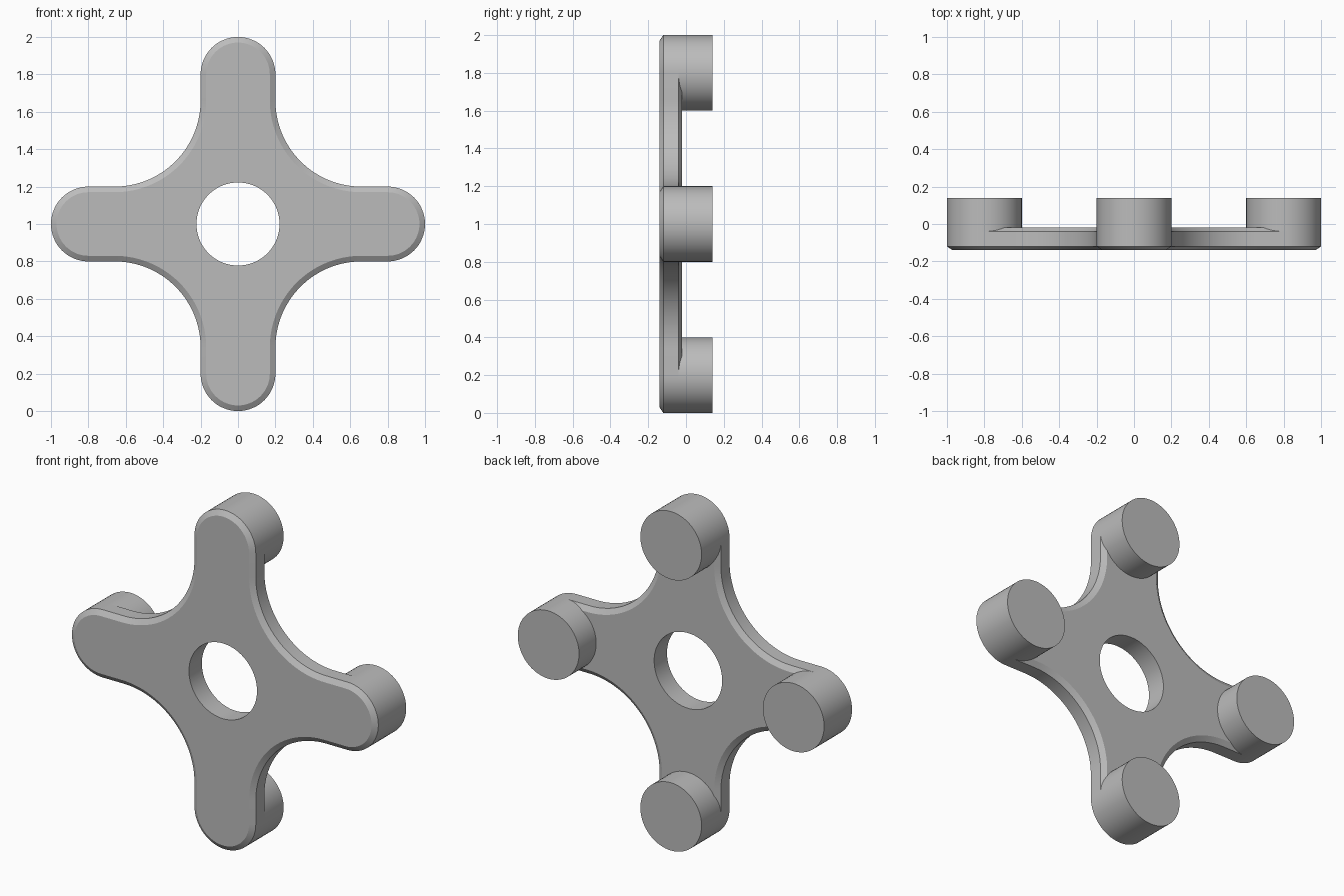
import bpy, bmesh
from math import sin, cos, pi, radians, hypot
from mathutils import Matrix, Vector

cube = bpy.data.objects.get("Cube")
if cube:
    bpy.data.objects.remove(cube)

ARM, REACH, FILLET, BORE = 0.2, 0.8, 0.46, 0.222
CORNER = ARM + FILLET
SEG = 32
CENTRE_Z = 1.0

grey = bpy.data.materials.new("plain_grey")
grey.use_nodes = True
colour = (0.5, 0.5, 0.5, 1)
grey.diffuse_color = colour
grey.node_tree.nodes["Principled BSDF"].inputs["Base Color"].default_value = colour


def arc(cx, cz, r, start, end):
    angles = [radians(start + (end - start) * i / SEG) for i in range(SEG + 1)]
    return [(cx + r * cos(a), cz + r * sin(a)) for a in angles]


def outline(inset):
    """Four round-ended arms joined by concave fillets, shrunk by inset."""
    quarter = arc(REACH, 0, ARM - inset, -90, 90)
    quarter += arc(CORNER, CORNER, FILLET + inset, 270, 180)
    points = []
    for k in range(4):
        c, s = round(cos(k * pi / 2)), round(sin(k * pi / 2))
        points += [(x * c - z * s, x * s + z * c) for x, z in quarter]
    return points


def finish(bm, name):
    bmesh.ops.recalc_face_normals(bm, faces=bm.faces)
    mesh = bpy.data.meshes.new(name)
    bm.to_mesh(mesh)
    bm.free()
    mesh.materials.append(grey)
    obj = bpy.data.objects.new(name, mesh)
    bpy.context.collection.objects.link(obj)
    bpy.ops.object.select_all(action="DESELECT")
    obj.select_set(True)
    bpy.context.view_layer.objects.active = obj
    bpy.ops.object.shade_smooth_by_angle(angle=radians(25))


# Cross plate: closed loop of rings, bore - front chamfer - rim - back chamfer - bore
bm = bmesh.new()
rim = outline(0)
bore = [(x * BORE / hypot(x, z), z * BORE / hypot(x, z)) for x, z in rim]
sections = [(-0.14, bore), (-0.14, outline(0.03)), (-0.12, rim),
            (-0.04, rim), (-0.02, outline(0.03)), (-0.02, bore)]
rings = [[bm.verts.new((x, y, z + CENTRE_Z)) for x, z in pts] for y, pts in sections]
n = len(rim)
for a, b in zip(rings, rings[1:] + rings[:1]):
    for i in range(n):
        j = (i + 1) % n
        bm.faces.new((a[i], a[j], b[j], b[i]))
finish(bm, "cross_plate")

# Round pegs behind the arm ends
for name, dx, dz in (("left", 1, 0), ("right", -1, 0), ("top", 0, 1), ("bottom", 0, -1)):
    bm = bmesh.new()
    place = Matrix.Translation(Vector((dx * REACH, 0.05, CENTRE_Z + dz * REACH)))
    bmesh.ops.create_cone(bm, cap_ends=True, segments=SEG * 2, radius1=ARM, radius2=ARM,
                          depth=0.18, matrix=place @ Matrix.Rotation(pi / 2, 4, "X"))
    finish(bm, name + "_peg")
